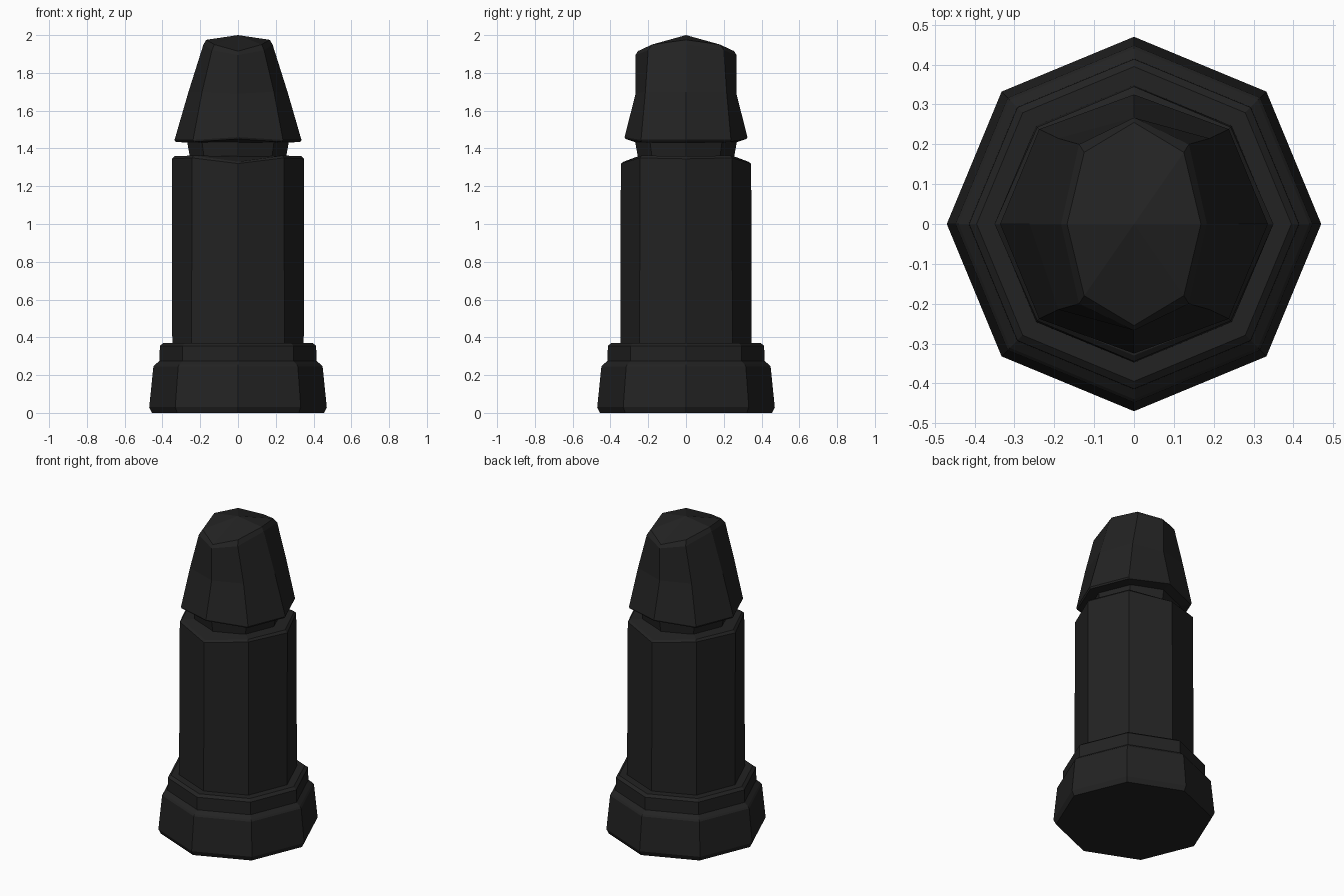
import bpy, bmesh

if "Cube" in bpy.data.objects:
    bpy.data.objects.remove(bpy.data.objects["Cube"])

black = bpy.data.materials.new("matte_black")
black.diffuse_color = (0.0165, 0.0165, 0.0165, 1)
black.use_nodes = True
black.node_tree.nodes["Principled BSDF"].inputs["Base Color"].default_value = black.diffuse_color


def ring(side, diag, front):
    """Eight points: side=(x,z), diag=(x,y,z), front=(y,z), mirrored in x and y."""
    (sx, sz), (dx, dy, dz), (fy, fz) = side, diag, front
    return [(sx, 0, sz), (dx, dy, dz), (0, fy, fz), (-dx, dy, dz),
            (-sx, 0, sz), (-dx, -dy, dz), (0, -fy, fz), (dx, -dy, dz)]


def octa(r, z):
    d = r * 0.7071
    return ring((r, z), (d, d, z), (r, z))


def loft(name, rings, tip=None):
    """Skin octagonal rings from bottom to top; fan to a tip or cap flat."""
    bm = bmesh.new()
    rows = [[bm.verts.new(p) for p in r] for r in rings]
    for a, b in zip(rows, rows[1:]):
        for i in range(8):
            j = (i + 1) % 8
            bm.faces.new((a[i], a[j], b[j], b[i]))
    bm.faces.new(rows[0][::-1])
    if tip:
        t = bm.verts.new(tip)
        for i in range(8):
            bm.faces.new((rows[-1][i], rows[-1][(i + 1) % 8], t))
    else:
        bm.faces.new(rows[-1])
    bmesh.ops.recalc_face_normals(bm, faces=bm.faces[:])
    me = bpy.data.meshes.new(name)
    bm.to_mesh(me)
    bm.free()
    me.materials.append(black)
    ob = bpy.data.objects.new(name, me)
    bpy.context.collection.objects.link(ob)


# Stepped base
loft("base", [octa(r, z) for r, z in (
    (0.455, 0), (0.47, 0.03), (0.448, 0.245), (0.44, 0.255), (0.415, 0.275),
    (0.414, 0.355), (0.395, 0.37))])

# Shaft, its top dipping at front and back, and the narrow neck
loft("shaft", [
    octa(0.348, 0.36),
    ring((0.35, 1.345), (0.243, 0.243, 1.35), (0.345, 1.32)),
    ring((0.335, 1.36), (0.235, 0.235, 1.362), (0.33, 1.33)),
    octa(0.25, 1.36)], (0, 0, 1.36))
loft("neck", [octa(0.25, 1.33), octa(0.272, 1.45)])

# Tapered head with pinched front and back and a ridged top
loft("head", [
    octa(0.26, 1.43),
    ring((0.33, 1.435), (0.235, 0.235, 1.435), (0.32, 1.45)),
    ring((0.336, 1.445), (0.238, 0.238, 1.445), (0.325, 1.46)),
    ring((0.262, 1.70), (0.19, 0.215, 1.70), (0.267, 1.69)),
    ring((0.183, 1.95), (0.138, 0.2, 1.92), (0.267, 1.895)),
    ring((0.168, 1.975), (0.125, 0.18, 1.95), (0.255, 1.915))], (0, 0, 2.0))
